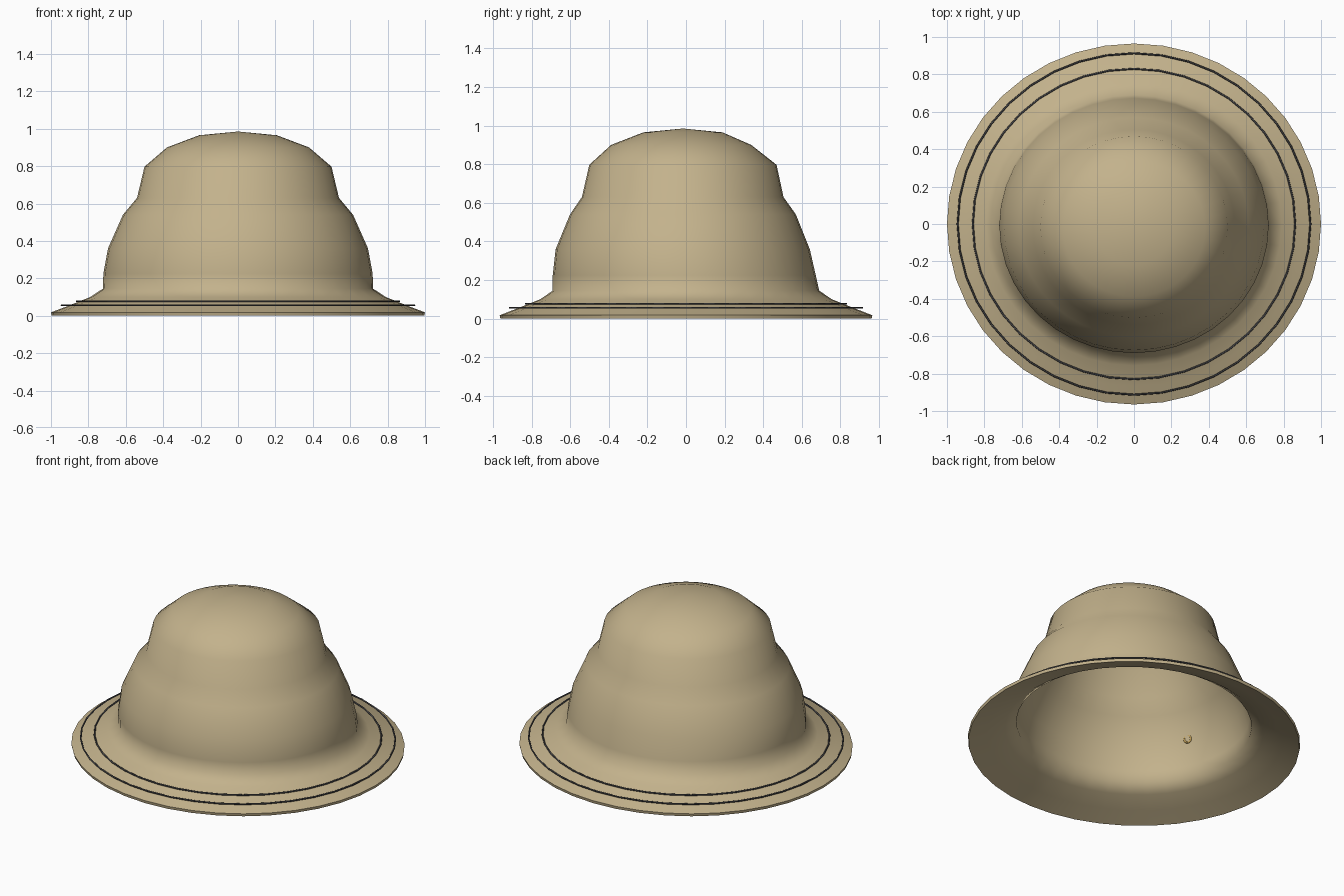
import bpy, bmesh, math

if "Cube" in bpy.data.objects:
    bpy.data.objects.remove(bpy.data.objects["Cube"])

SEGMENTS = 40


def material(name, color):
    mat = bpy.data.materials.new(name)
    mat.diffuse_color = (*color, 1)
    mat.use_nodes = True
    mat.node_tree.nodes["Principled BSDF"].inputs["Base Color"].default_value = mat.diffuse_color
    return mat


def mesh_object(name, bm, mat):
    bmesh.ops.recalc_face_normals(bm, faces=bm.faces)
    mesh = bpy.data.meshes.new(name)
    bm.to_mesh(mesh)
    bm.free()
    obj = bpy.data.objects.new(name, mesh)
    bpy.context.collection.objects.link(obj)
    mesh.materials.append(mat)
    bpy.ops.object.select_all(action='DESELECT')
    obj.select_set(True)
    bpy.context.view_layer.objects.active = obj
    bpy.ops.object.shade_smooth_by_angle(angle=math.radians(62))
    return obj


def oval(bm, rx, ry, cy, z):
    steps = [2 * math.pi * i / SEGMENTS for i in range(SEGMENTS)]
    return [bm.verts.new((rx * math.cos(a), cy + ry * math.sin(a), z)) for a in steps]


def bridge(bm, a, b):
    for i in range(SEGMENTS):
        j = (i + 1) % SEGMENTS
        bm.faces.new((a[i], a[j], b[j], b[i]))


def cap(bm, ring, tip):
    v = bm.verts.new(tip)
    for i in range(SEGMENTS):
        bm.faces.new((ring[i], ring[(i + 1) % SEGMENTS], v))


khaki = material("khaki", (0.546, 0.445, 0.262))
dark = material("dark_thread", (0.07, 0.07, 0.075))
brass = material("brass", (0.55, 0.36, 0.10))

# Hat shell: oval sections (x radius, y radius, y centre, z) from rim to crown
sections = [
    (1.0, 0.965, 0, 0.018), (0.90, 0.867, 0, 0.056), (0.79, 0.757, 0, 0.10),
    (0.722, 0.69, 0, 0.145), (0.72, 0.681, -0.009, 0.225),
    (0.695, 0.658, -0.017, 0.36), (0.615, 0.585, -0.016, 0.54),
    (0.54, 0.522, -0.017, 0.63), (0.50, 0.485, -0.016, 0.797),
    (0.38, 0.363, -0.025, 0.90), (0.208, 0.205, -0.016, 0.965),
]
t = 0.012
bm = bmesh.new()
outer = [oval(bm, *s) for s in sections]
inner = [oval(bm, rx - t, ry - t, cy, z - t) for rx, ry, cy, z in sections[1:]]
inner.insert(0, oval(bm, 0.996, 0.961, 0, 0))
for skin in (outer, inner):
    for a, b in zip(skin, skin[1:]):
        bridge(bm, a, b)
bridge(bm, outer[0], inner[0])
cap(bm, outer[-1], (0, -0.016, 0.985))
cap(bm, inner[-1], (0, -0.016, 0.973))
mesh_object("hat_shell", bm, khaki)


# Two thin stitch lines lying on the brim
def stitch_line(name, rx, ry, z, r=0.005):
    bm = bmesh.new()
    rings = []
    for k in range(6):
        a = math.pi * k / 3
        rings.append(oval(bm, rx + r * math.cos(a), ry + r * math.sin(a + math.pi / 2), 0,
                          z + r * math.sin(a)))
    for k in range(6):
        bridge(bm, rings[k], rings[(k + 1) % 6])
    mesh_object(name, bm, dark)


stitch_line("inner_stitch_line", 0.862, 0.83, 0.077)
stitch_line("outer_stitch_line", 0.943, 0.913, 0.056)

# Small brass eyelets set in the crown walls, mostly buried
for side, label in ((-1, "left"), (1, "right")):
    bpy.ops.mesh.primitive_torus_add(
        major_radius=0.022, minor_radius=0.006, major_segments=16, minor_segments=8,
        location=(side * 0.625, -0.25, 0.375), rotation=(0, side * math.pi * 0.42, side * -0.38))
    eyelet = bpy.context.object
    eyelet.name = label + "_eyelet"
    eyelet.data.materials.append(brass)
    bpy.ops.object.shade_smooth_by_angle(angle=math.radians(60))
